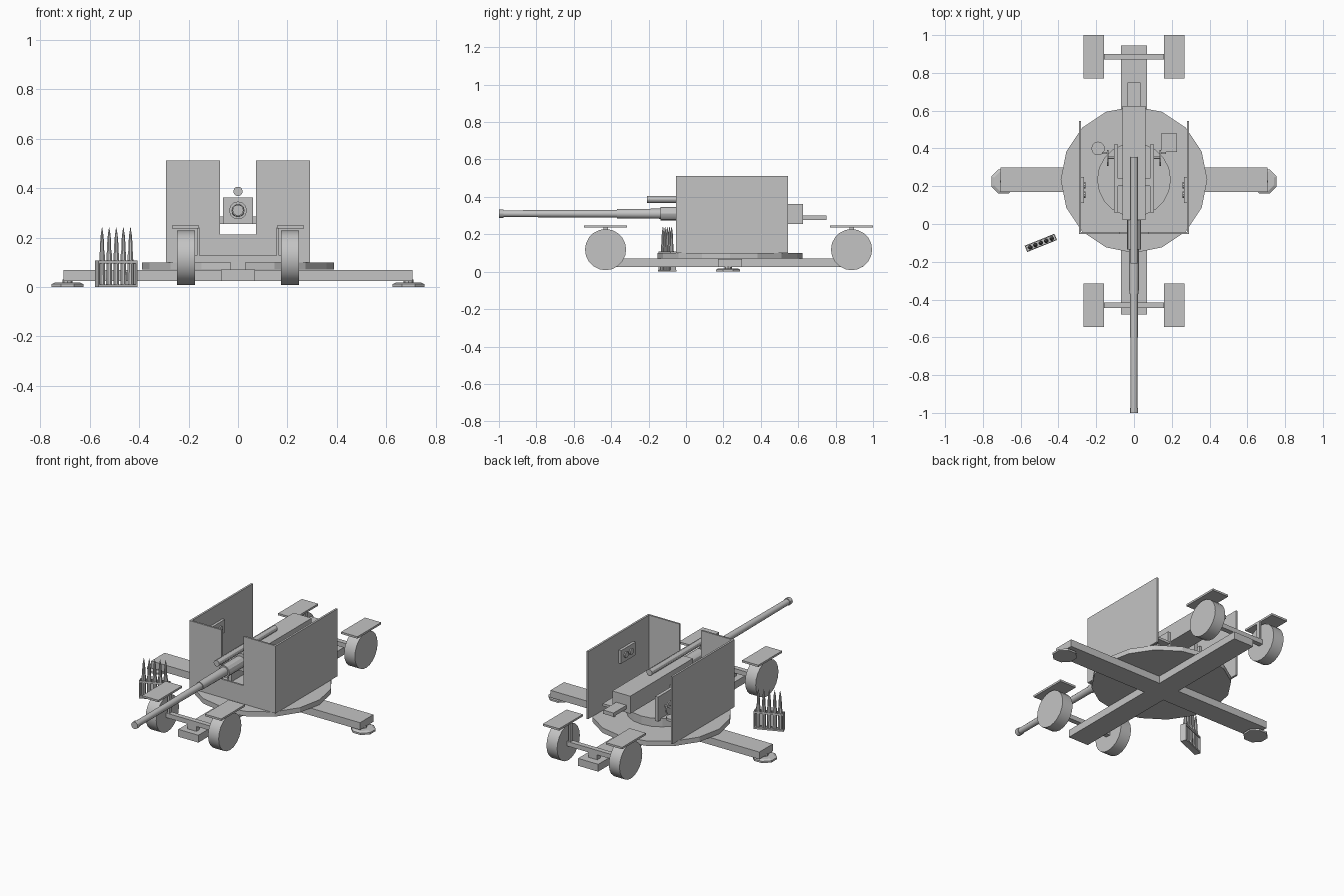
import bpy, bmesh
from math import radians, pi
from mathutils import Matrix, Vector

if "Cube" in bpy.data.objects:
    bpy.data.objects.remove(bpy.data.objects["Cube"], do_unlink=True)

grey = bpy.data.materials.new("plain_grey")
grey.use_nodes = True
grey.diffuse_color = (0.55, 0.55, 0.55, 1)
for node in grey.node_tree.nodes:
    if node.type == "BSDF_PRINCIPLED":
        node.inputs["Base Color"].default_value = (0.55, 0.55, 0.55, 1)
        node.inputs["Roughness"].default_value = 0.7


def finish(name, bm, smooth=False):
    bmesh.ops.recalc_face_normals(bm, faces=bm.faces[:])
    mesh = bpy.data.meshes.new(name)
    bm.to_mesh(mesh)
    bm.free()
    mesh.materials.append(grey)
    obj = bpy.data.objects.new(name, mesh)
    bpy.context.collection.objects.link(obj)
    if smooth:
        bpy.ops.object.select_all(action="DESELECT")
        obj.select_set(True)
        bpy.context.view_layer.objects.active = obj
        bpy.ops.object.shade_smooth_by_angle(angle=radians(30))
    return obj


def box(name, x, y, z):
    """Box given as (min, max) ranges."""
    bm = bmesh.new()
    bmesh.ops.create_cube(bm, size=1)
    for v in bm.verts:
        v.co = Vector([(r[0] + r[1]) / 2 + c * (r[1] - r[0])
                       for r, c in zip((x, y, z), v.co)])
    return finish(name, bm)


def lathe(name, profile, axis="Z", at=(0, 0, 0), sides=16, turn=0.0, smooth=False):
    """Stack of rings from (radius, height) pairs, turned to an axis."""
    bm = bmesh.new()
    rings = []
    for r, h in profile:
        rings.append([bm.verts.new(Matrix.Rotation(turn + 2 * pi * i / sides, 3, "Z")
                                   @ Vector((r, 0, h))) for i in range(sides)])
    for low, high in zip(rings, rings[1:]):
        for i in range(sides):
            j = (i + 1) % sides
            bm.faces.new((low[i], low[j], high[j], high[i]))
    bm.faces.new(rings[0])
    bm.faces.new(rings[-1])
    rot = {"Z": Matrix.Identity(4),
           "X": Matrix.Rotation(pi / 2, 4, "Y"),
           "Y": Matrix.Rotation(-pi / 2, 4, "X")}[axis]
    bm.transform(Matrix.Translation(at) @ rot)
    return finish(name, bm, smooth)


def outline(name, points, y0, y1):
    """Extrude an x-z outline along y."""
    bm = bmesh.new()
    face = bm.faces.new([bm.verts.new((x, y0, z)) for x, z in points])
    ext = bmesh.ops.extrude_face_region(bm, geom=[face])["geom"]
    bmesh.ops.translate(bm, vec=(0, y1 - y0, 0),
                        verts=[v for v in ext if isinstance(v, bmesh.types.BMVert)])
    return finish(name, bm)


MID = 0.235   # y centre of the rotating platform
SIDES = (("left", 1), ("right", -1))


def span(s, a, b):
    return tuple(sorted((s * a, s * b)))


# Cross-shaped carriage and platform
box("long_beam", (-0.068, 0.068), (-0.48, 0.945), (0.025, 0.07))
box("cross_beam", (-0.706, 0.706), (0.17, 0.30), (0.025, 0.069))
lathe("platform", [(0.388, 0.07), (0.388, 0.10)], at=(0, MID, 0))
lathe("turntable", [(0.195, 0.10), (0.195, 0.15)], at=(0, MID, 0), sides=20)

# Outrigger feet
for side, s in SIDES:
    lathe(side + "_foot_pad", [(0.07, 0), (0.07, 0.011), (0.055, 0.018)],
          at=(s * 0.69, MID - 0.01, 0), sides=8, turn=pi / 8)
    lathe(side + "_foot_neck", [(0.02, 0.015), (0.02, 0.03)],
          at=(s * 0.69, MID - 0.01, 0), sides=8)

# Axles, wheels and mudguards
for end, y in (("front", -0.43), ("rear", 0.885)):
    box(end + "_axle", (-0.18, 0.18), (y - 0.015, y + 0.015), (0.10, 0.128))
    box(end + "_axle_mount", (-0.03, 0.03), (y - 0.015, y + 0.015), (0.07, 0.10))
    for side, s in SIDES:
        part = end + "_" + side
        lathe(part + "_wheel", [(0.11, -0.036), (0.11, 0.036)], "X",
              (s * 0.211, y, 0.118), sides=20, smooth=True)
        box(part + "_mudguard", span(s, 0.158, 0.268), (y - 0.115, y + 0.115),
            (0.236, 0.248))
        box(part + "_mudguard_strut", span(s, 0.155, 0.166), (y - 0.012, y + 0.012),
            (0.11, 0.24))

# Shield: notched front plate and two side plates
outline("front_shield", [(-0.29, 0.10), (0.29, 0.10), (0.29, 0.512), (0.073, 0.512),
                         (0.073, 0.212), (-0.073, 0.212), (-0.073, 0.512),
                         (-0.29, 0.512)], -0.053, -0.042)
for side, s in SIDES:
    box(side + "_side_shield", span(s, 0.28, 0.292), (-0.053, 0.545), (0.10, 0.512))
    # Instrument panel with two dials
    box(side + "_sight_panel", span(s, 0.264, 0.282), (0.11, 0.25), (0.33, 0.41))
    for i, y in enumerate((0.155, 0.205)):
        lathe(f"{side}_dial_{i}", [(0.018, -0.006), (0.018, 0.006)], "X",
              (s * 0.262, y, 0.37), sides=10)
    # Cradle wall and handwheel
    box(side + "_cradle_wall", span(s, 0.085, 0.105), (0.06, 0.42), (0.14, 0.29))
    lathe(side + "_handwheel", [(0.042, -0.004), (0.042, 0.004)], "X",
          (s * 0.138, 0.35, 0.21), sides=12)
    lathe(side + "_handwheel_shaft", [(0.007, -0.02), (0.007, 0.02)], "X",
          (s * 0.12, 0.35, 0.21), sides=6)
    box(side + "_handwheel_grip", span(s, 0.138, 0.17), (0.37, 0.38), (0.222, 0.232))
    box(side + "_trunnion", span(s, 0.055, 0.09), (0.20, 0.24), (0.255, 0.285))

# Crew seats: one round, one square
lathe("round_seat", [(0.036, 0.17), (0.036, 0.185)], at=(-0.19, 0.40, 0), sides=12)
lathe("round_seat_post", [(0.01, 0.10), (0.01, 0.17)], at=(-0.19, 0.40, 0), sides=6)
box("square_seat", (0.144, 0.228), (0.38, 0.48), (0.17, 0.185))
lathe("square_seat_post", [(0.01, 0.10), (0.01, 0.17)], at=(0.186, 0.43, 0), sides=6)

# Gun: receiver, barrel, recoil tube and loading tray
box("receiver", (-0.061, 0.061), (0.02, 0.625), (0.255, 0.362))
box("loading_tray", (-0.035, 0.035), (0.62, 0.75), (0.277, 0.30))
lathe("barrel", [(0.022, -1), (0.022, -0.975), (0.018, -0.975), (0.021, -0.37),
                 (0.025, -0.37), (0.027, -0.135), (0.036, -0.135), (0.036, 0.03)],
      "Y", (0, 0, 0.31), sides=12, smooth=True)
lathe("recoil_tube", [(0.019, -0.208), (0.019, 0.355)], "Y", (0, 0, 0.387),
      sides=12, smooth=True)

# Ammunition rack with five rounds, built straight then turned into place
rack = [box("rack_base", (-0.085, 0.085), (-0.018, 0.018), (0, 0.01))]
for side, s in SIDES:
    rack.append(box("rack_rail_" + side, (-0.085, 0.085), span(s, 0.013, 0.017),
                    (0.095, 0.108)))
    rack.append(box("rack_end_" + side, span(s, 0.080, 0.085), (-0.017, 0.017),
                    (0.01, 0.108)))
for i in range(5):
    rack.append(lathe(f"round_{i}", [(0.013, 0.01), (0.012, 0.13), (0.009, 0.15),
                                     (0.009, 0.175), (0.006, 0.21), (0.001, 0.24)],
                      at=((i - 2) * 0.031, 0, 0), sides=8, smooth=True))
place = Matrix.Translation((-0.493, -0.10, 0)) @ Matrix.Rotation(radians(22), 4, "Z")
for obj in rack:
    obj.data.transform(place)
